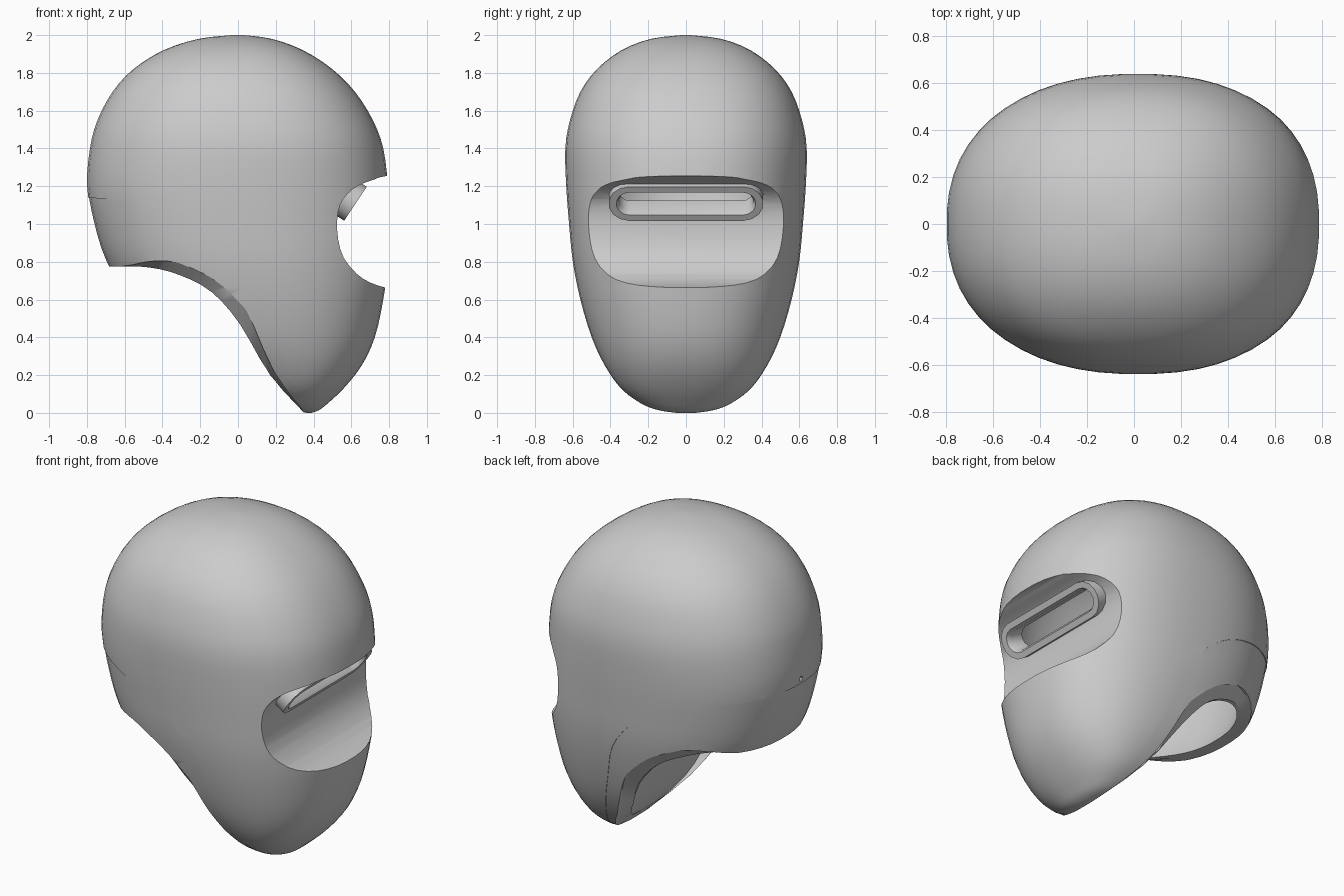
import bpy, bmesh, math
from mathutils import Vector

cube = bpy.data.objects.get("Cube")
if cube:
    bpy.data.objects.remove(cube, do_unlink=True)

grey = bpy.data.materials.new("plain grey")
grey.use_nodes = True
grey.diffuse_color = (0.6, 0.6, 0.6, 1)
grey.node_tree.nodes["Principled BSDF"].inputs["Base Color"].default_value = (0.6, 0.6, 0.6, 1)


def smooth(points, steps=3):
    """Pass a smooth curve through a list of tuples."""
    pts = [Vector(p) for p in points]
    out = []
    for i in range(len(pts) - 1):
        a, b, c, d = pts[max(i - 1, 0)], pts[i], pts[i + 1], pts[min(i + 2, len(pts) - 1)]
        for s in range(steps):
            t = s / steps
            out.append(b + (c - a) * t / 2 + (a * 2 - b * 5 + c * 4 - d) * t * t / 2
                       + (b * 3 - a - c * 3 + d) * t ** 3 / 2)
    return out + [pts[-1]]


def loft(name, rings, closed=False):
    """Bridge equal rings of points; cap the ends or join them in a loop."""
    bm = bmesh.new()
    loops = [[bm.verts.new(p) for p in ring] for ring in rings]
    pairs = list(zip(loops, loops[1:]))
    if closed:
        pairs.append((loops[-1], loops[0]))
    else:
        bm.faces.new(loops[0])
        bm.faces.new(loops[-1])
    n = len(loops[0])
    for a, b in pairs:
        for i in range(n):
            j = (i + 1) % n
            bm.faces.new((a[i], a[j], b[j], b[i]))
    bmesh.ops.recalc_face_normals(bm, faces=bm.faces)
    mesh = bpy.data.meshes.new(name)
    bm.to_mesh(mesh)
    bm.free()
    mesh.materials.append(grey)
    obj = bpy.data.objects.new(name, mesh)
    bpy.context.collection.objects.link(obj)
    return obj


def activate(obj):
    bpy.ops.object.select_all(action='DESELECT')
    obj.select_set(True)
    bpy.context.view_layer.objects.active = obj


def cut(target, cutter):
    """Subtract the cutter for good and throw it away."""
    activate(target)
    mod = target.modifiers.new("cut", 'BOOLEAN')
    mod.operation = 'DIFFERENCE'
    mod.solver = 'EXACT'
    mod.object = cutter
    bpy.ops.object.modifier_apply(modifier=mod.name)
    bpy.data.objects.remove(cutter, do_unlink=True)


def prism(name, profile, half=0.9):
    return loft(name, [[(p[0], y, p[1]) for p in profile] for y in (-half, half)])


# Egg sections: height, back, front, half width
SECTIONS = smooth([
    (0, .32, .39, .05), (.015, .24, .43, .15), (.05, .13, .475, .24), (.13, 0, .56, .345),
    (.25, -.2, .655, .43), (.4, -.42, .725, .5), (.6, -.58, .77, .56), (.8, -.7, .795, .6),
    (1, -.765, .8, .62), (1.2, -.8, .795, .635), (1.4, -.785, .77, .64), (1.55, -.745, .715, .615),
    (1.7, -.665, .62, .56), (1.82, -.555, .5, .472), (1.92, -.395, .345, .342),
    (1.98, -.21, .18, .187), (2, -.03, .03, .02)])


def egg(name, scale=(1, 1, 1), centre=(0, 0, 1), segments=56):
    def bulge(v):
        return math.copysign(abs(v) ** 0.87, v)
    rings = []
    for z, back, front, width in SECTIONS:
        ring = []
        for i in range(segments):
            a = math.tau * (i + 0.5) / segments
            along = bulge(math.cos(a)) + .03 * math.sin(a) ** 2
            p = ((back + front) / 2 + (front - back) / 2 * along, width * bulge(math.sin(a)), z)
            ring.append([c + (q - c) * s for q, c, s in zip(p, centre, scale)])
        rings.append(ring)
    return loft(name, rings)


# Outer shell, with the neck band set in a little below its seam
shell = egg("helmet_shell")
seam = smooth([(-1, 1.14), (-.8, 1.14), (-.6, 1.12), (-.4, 1.09), (-.2, 1.02), (-.03, .9),
               (.1, .73), (.17, .5), (.28, .18), (.36, 0)])
band = prism("band_cutter", seam + [(.36, -.3), (-1, -.3)])
cut(band, egg("band_core", (.994, .994, .999)))
cut(shell, band)

# Hollow inside, keeping a wall behind the eye recess and a thick chin
recess = smooth([(1, 1.26), (.79, 1.255), (.72, 1.235), (.64, 1.205), (.58, 1.16), (.54, 1.1),
                 (.525, 1.02), (.53, .92), (.56, .82), (.63, .735), (.7, .69), (.79, .66), (1, .6)], 2)
grown = [(.85 + (p[0] - .85) * 1.25, .96 + (p[1] - .96) * 1.25) for p in recess]
chin = smooth([(.5, .95), (.3, .85), (.16, .7), (.11, .55), (.14, .38), (.21, .18), (.33, 0)])
cavity = egg("cavity", (.9, .88, .92), (.05, 0, 1))
cut(cavity, prism("wall_cutter", grown))
cut(cavity, prism("chin_cutter", chin + [(1, 0), (1, .95)]))
cut(shell, cavity)
cut(shell, prism("recess_cutter", recess))

# Neck opening: profiles of x, z and half width, with a rim sloping down to the inside
corners = [(.37, -.3, .12), (-1, -.3, .3)]
low = smooth([(-1, .775, .3), (-.64, .775, .36), (-.47, .77, .47), (-.31, .73, .55), (-.14, .64, .58),
              (.01, .47, .55), (.17, .2, .38), (.37, -.02, .12)]) + corners
high = smooth([(-1, .775, .3), (-.64, .778, .36), (-.43, .805, .47), (-.28, .785, .55), (-.11, .71, .58),
               (.03, .57, .55), (.19, .22, .38), (.37, -.02, .12)]) + corners
side = [[(p[0], .9, p[1]) for p in high], [(p[0], p[2], p[1]) for p in high],
        [(p[0], p[2] - .09, p[1]) for p in low]]
other = [[(x, -y, z) for x, y, z in ring] for ring in reversed(side)]
cut(shell, loft("neck_cutter", side + other))

# Tilted eye slot
MIDDLE = Vector((.622, 0, 1.107))
OUT = Vector((.83, 0, -.55)).normalized()
UP = Vector((.55, 0, .83)).normalized()


def stadium(half, radius, depth, steps=7):
    ring = []
    for side in (1, -1):
        for i in range(steps + 1):
            a = math.pi * (i / steps - .5)
            y = side * (half - radius + radius * math.cos(a))
            ring.append(MIDDLE + OUT * depth + UP * (side * radius * math.sin(a)) + Vector((0, y, 0)))
    return ring


cut(shell, loft("slot_cutter", [stadium(.385, .085, .05), stadium(.385, .085, -.3)]))
frame = loft("eye_slot_frame", [stadium(.41, .108, -.1), stadium(.41, .108, 0),
                                stadium(.37, .072, 0), stadium(.355, .06, -.03),
                                stadium(.355, .06, -.12)], closed=True)

# Small hole at the back
hole = [[(x, .016 * math.cos(a), 1.17 + .016 * math.sin(a))
         for a in (math.tau * i / 10 for i in range(10))] for x in (-.9, -.76)]
cut(shell, loft("hole_cutter", hole))

for obj in (shell, frame):
    activate(obj)
    bpy.ops.object.shade_smooth_by_angle(angle=math.radians(30))
